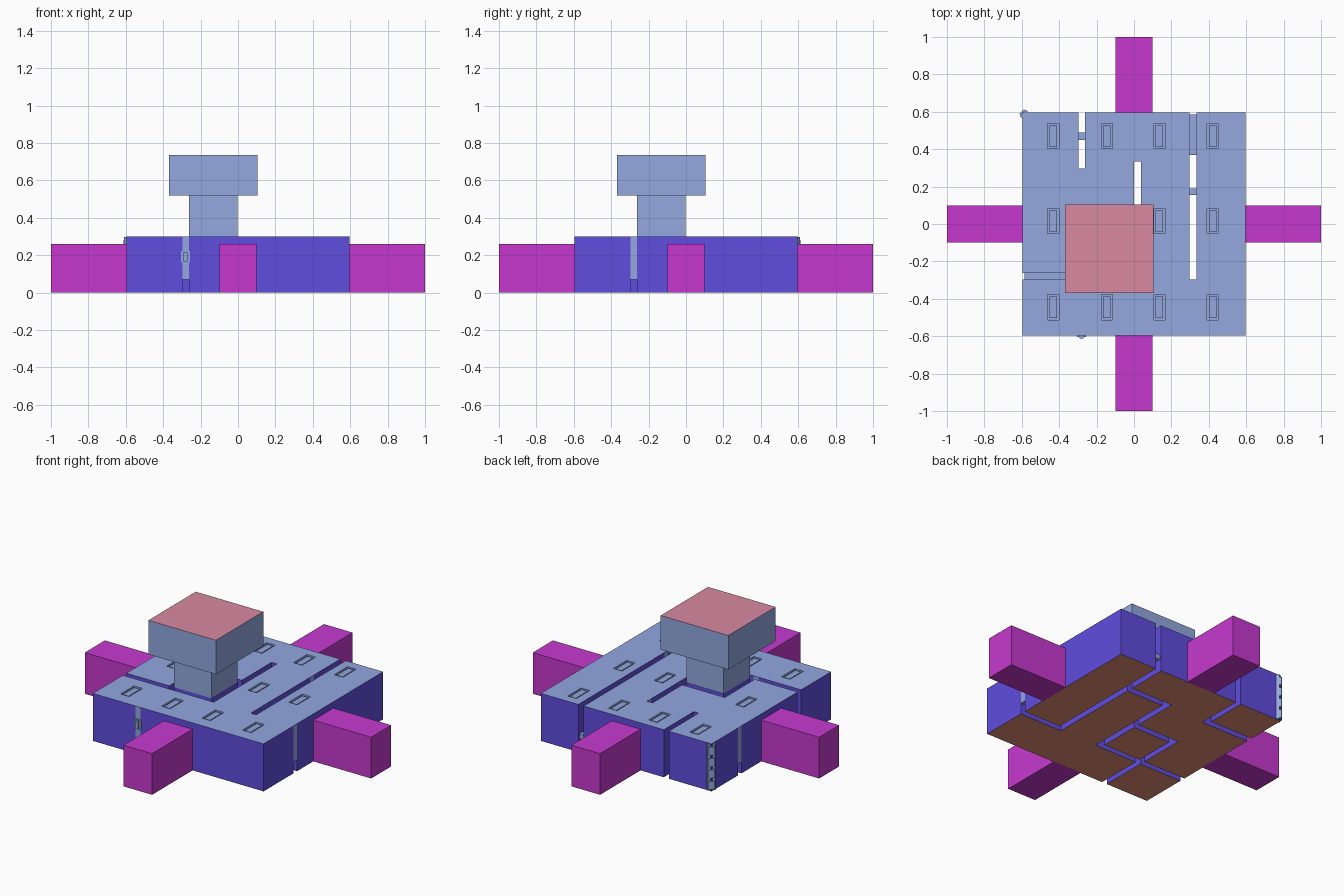
import bpy, bmesh, math
from mathutils import Matrix

if "Cube" in bpy.data.objects:
    bpy.data.objects.remove(bpy.data.objects["Cube"])


def lin(c):
    c /= 255
    return c / 12.92 if c <= 0.04045 else ((c + 0.055) / 1.055) ** 2.4


def mat(name, r, g, b):
    m = bpy.data.materials.new(name)
    m.diffuse_color = (lin(r), lin(g), lin(b), 1)
    m.use_nodes = True
    m.node_tree.nodes["Principled BSDF"].inputs["Base Color"].default_value = m.diffuse_color
    return m


STEEL = mat("steel blue", 147, 168, 224)
VIOLET = mat("violet blue", 97, 77, 222)
MAGENTA = mat("magenta", 198, 57, 207)
PINK = mat("dusty pink", 217, 136, 161)
BROWN = mat("underside brown", 230, 142, 120)


def finish(name, bm, *mats):
    me = bpy.data.meshes.new(name)
    bm.to_mesh(me)
    bm.free()
    for m in mats:
        me.materials.append(m)
    ob = bpy.data.objects.new(name, me)
    bpy.context.collection.objects.link(ob)
    return ob


def add_box(bm, x0, x1, y0, y1, z0, z1):
    size = Matrix.Diagonal((x1 - x0, y1 - y0, z1 - z0, 1))
    mid = Matrix.Translation(((x0 + x1) / 2, (y0 + y1) / 2, (z0 + z1) / 2))
    return bmesh.ops.create_cube(bm, size=1, matrix=mid @ size)["verts"]


def box(name, m, *dims):
    bm = bmesh.new()
    add_box(bm, *dims)
    return finish(name, bm, m)


H = 0.30
A0, A1 = -0.297, -0.262      # low channel line
C0, C1 = 0.0, 0.038          # middle channel line
D0, D1 = 0.297, 0.335        # high channel line
E = 0.596                    # outer edge
xs = ys = [-E, A0, A1, C0, C1, D0, D1, E]
# channels running through the slab: x0, x1, y0, y1
channels = [
    (A0, A1, D0, E), (-E, A1, D0, D1),
    (D0, D1, A0, E), (D0, E, A0, A1),
    (C0, C1, A0, D1), (C0, D1, D0, D1),
    (A0, C1, C0, C1), (-E, C1, A0, A1), (A0, A1, -E, C1),
]

# channelled slab: solid cells of a grid, extruded upwards
bm = bmesh.new()
grid = [[bm.verts.new((x, y, 0)) for y in ys] for x in xs]
for i in range(7):
    for j in range(7):
        cx, cy = (xs[i] + xs[i + 1]) / 2, (ys[j] + ys[j + 1]) / 2
        if any(a < cx < b and c < cy < d for a, b, c, d in channels):
            continue
        bm.faces.new((grid[i][j], grid[i][j + 1], grid[i + 1][j + 1], grid[i + 1][j]))
bmesh.ops.delete(bm, geom=[v for v in bm.verts if not v.link_faces], context='VERTS')
ext = bmesh.ops.extrude_face_region(bm, geom=bm.faces[:], use_keep_orig=True)
for v in ext["geom"]:
    if isinstance(v, bmesh.types.BMVert):
        v.co.z = H
bmesh.ops.recalc_face_normals(bm, faces=bm.faces)
bmesh.ops.dissolve_limit(bm, angle_limit=0.01, verts=bm.verts, edges=bm.edges)
for f in bm.faces:
    f.material_index = 0 if f.normal.z > 0.5 else 2 if f.normal.z < -0.5 else 1
slab = finish("channelled_slab", bm, STEEL, VIOLET, BROWN)

# sunken hatches: pockets cut into the roof, each with a raised panel inside
pockets, panels = bmesh.new(), bmesh.new()
for x in (-0.432, -0.145, 0.136, 0.42):
    for y in (0.47, 0.015, -0.445):
        if x == -0.145 and y == 0.015:
            continue              # the tower stands here
        add_box(pockets, x - 0.03, x + 0.03, y - 0.067, y + 0.067, H - 0.02, H + 0.05)
        add_box(panels, x - 0.02, x + 0.02, y - 0.057, y + 0.057, H - 0.022, H - 0.004)
cutter = finish("hatch_cutter", pockets, STEEL)
cutter.hide_render = True
cutter.hide_set(True)
mod = slab.modifiers.new("hatch_pockets", 'BOOLEAN')
mod.operation = 'DIFFERENCE'
mod.solver = 'EXACT'
mod.object = cutter
finish("hatch_panels", panels, STEEL)

# channel covers level with the top, and sunken channel floors
for k, r in enumerate([(A0, A1, -E, A0), (-E, A0, D0, D1),
                       (D1, E, A0, A1), (C1, D0, D0, D1)]):
    box(f"channel_cover_{k}", STEEL, *r, 0.07, H)
for k, r in enumerate([(D0, D1, 0.37, E - 0.01), (-E + 0.01, A0, A0, A1)]):
    box(f"channel_floor_{k}", STEEL, *r, 0.08, 0.11)

# small bridges across the open channels
for k, r in enumerate([(A0, A1, 0.45, 0.49), (D0, D1, 0.155, 0.19)]):
    box(f"channel_bridge_{k}", STEEL, *r, 0.16, 0.22)

# knob on the front cover
bm = bmesh.new()
add_box(bm, -0.304, -0.256, -0.603, -0.585, 0.16, 0.222)
add_box(bm, -0.291, -0.269, -0.612, -0.6, 0.165, 0.217)
finish("front_knob", bm, STEEL)

# four arms
for k, name in enumerate(["right", "back", "left", "front"]):
    ob = box(name + "_arm", MAGENTA, 0.592, 1.0, -0.1, 0.1, 0, 0.26)
    ob.data.transform(Matrix.Rotation(k * math.pi / 2, 4, 'Z'))

# tower with a coloured roof
box("tower_neck", STEEL, A1, -0.002, A1, -0.002, H - 0.01, 0.52)
bm = bmesh.new()
add_box(bm, -0.368, 0.104, -0.368, 0.104, 0.52, 0.735)
bm.normal_update()
for f in bm.faces:
    f.material_index = int(f.normal.z > 0.5)
finish("tower_head", bm, STEEL, PINK)

# ribbed strip set diagonally on the back left corner
bm = bmesh.new()
add_box(bm, -0.024, 0.024, -0.02, 0.006, 0.004, 0.296)
for k in range(4):
    z = 0.014 + k * 0.072
    add_box(bm, -0.018, 0.018, 0, 0.018, z, z + 0.052)
bm.transform(Matrix.Translation((-0.588, 0.588, 0)) @ Matrix.Rotation(math.pi / 4, 4, 'Z'))
finish("corner_strip", bm, STEEL)
